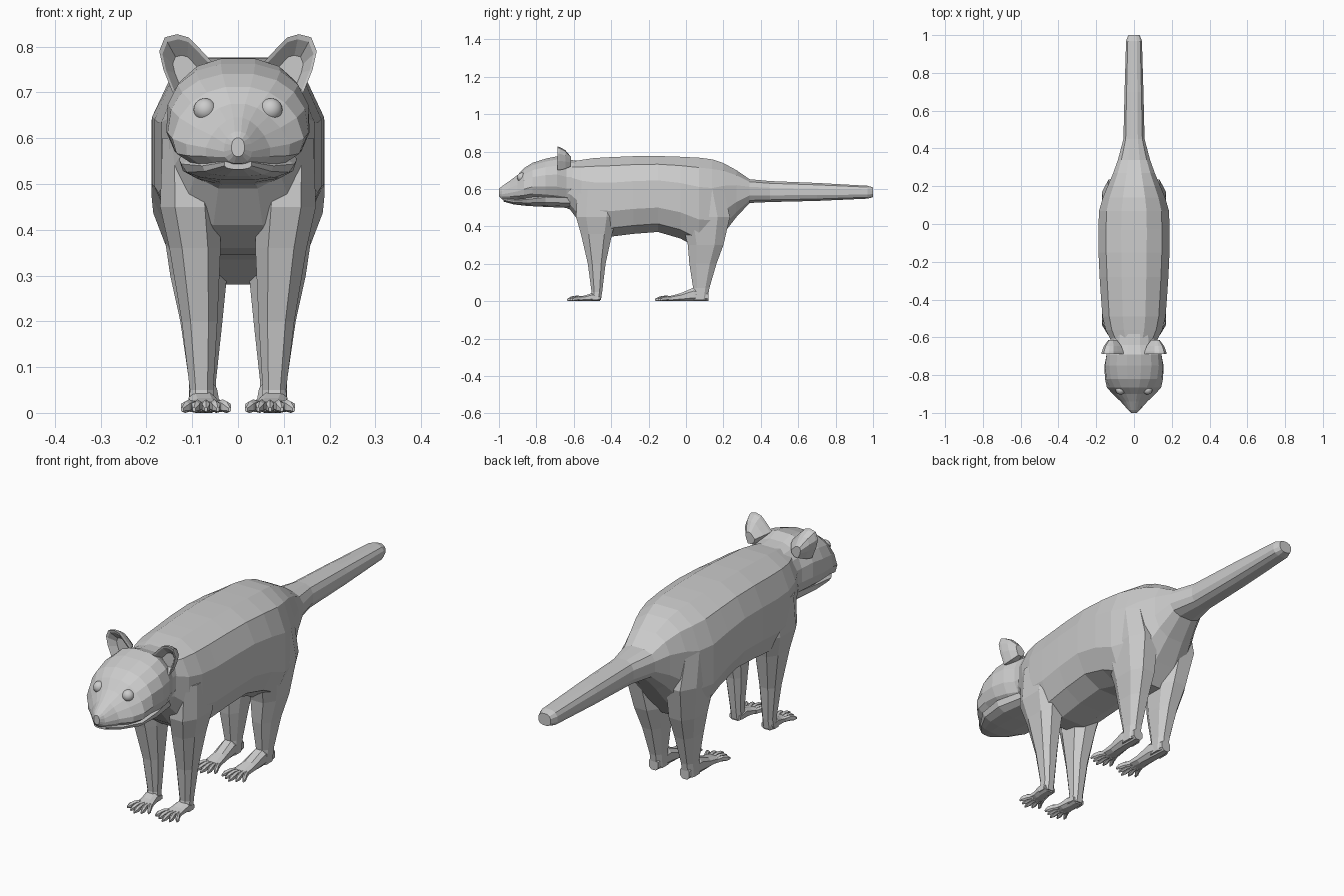
import bpy, bmesh, math
from mathutils import Vector

if "Cube" in bpy.data.objects:
    bpy.data.objects.remove(bpy.data.objects["Cube"])

grey = bpy.data.materials.new("plain grey")
grey.diffuse_color = (0.6, 0.6, 0.6, 1)
grey.use_nodes = True
grey.node_tree.nodes["Principled BSDF"].inputs["Base Color"].default_value = grey.diffuse_color


def oval(axis, pos, a0, a1, b0, b1, n=12, taper=0.0, e=0.78):
    """Squarish oval ring; axis 'y' spans x and z, axis 'z' spans x and y."""
    k = math.cos(math.pi / n) ** e
    pts = []
    for i in range(n):
        t = 2 * math.pi * (i + 0.5) / n
        c = math.copysign(abs(math.cos(t)) ** e, math.cos(t)) / k
        s = math.copysign(abs(math.sin(t)) ** e, math.sin(t)) / k
        a = (a0 + a1) / 2 + (a1 - a0) / 2 * c * (1 - taper * s)
        b = (b0 + b1) / 2 + (b1 - b0) / 2 * s
        pts.append((a, pos, b) if axis == 'y' else (a, b, pos))
    return pts


def loft(name, *tubes, side=1):
    """Closed skin over each list of rings; side=-1 mirrors it in x."""
    bm = bmesh.new()
    for rings in tubes:
        vs = [[bm.verts.new((x * side, y, z)) for x, y, z in r] for r in rings]
        n = len(vs[0])
        for p, q in zip(vs, vs[1:]):
            for i in range(n):
                j = (i + 1) % n
                bm.faces.new((p[i], p[j], q[j], q[i]))
        bm.faces.new(vs[0])
        bm.faces.new(vs[-1])
    bmesh.ops.recalc_face_normals(bm, faces=bm.faces)
    me = bpy.data.meshes.new(name)
    bm.to_mesh(me)
    bm.free()
    me.materials.append(grey)
    ob = bpy.data.objects.new(name, me)
    bpy.context.collection.objects.link(ob)
    return ob


def merge(target, other):
    """Boolean union, then remove the other part."""
    m = target.modifiers.new("join", 'BOOLEAN')
    m.operation, m.object, m.solver = 'UNION', other, 'EXACT'
    bpy.context.view_layer.objects.active = target
    bpy.ops.object.modifier_apply(modifier=m.name)
    bpy.data.objects.remove(other)


# torso running into the tail: y, half width, bottom, top
torso = [(-.67, .10, .51, .745), (-.62, .12, .49, .745), (-.56, .15, .41, .755),
         (-.49, .167, .36, .765), (-.40, .174, .345, .77), (-.28, .182, .36, .775),
         (-.15, .188, .37, .776), (-.03, .189, .335, .772), (.07, .185, .28, .767),
         (.14, .165, .28, .758), (.20, .14, .36, .738), (.27, .11, .45, .70),
         (.34, .085, .525, .652), (.45, .056, .53, .642), (.70, .05, .536, .632),
         (.97, .042, .548, .617), (1.0, .03, .556, .608)]
body = loft("body_and_tail", [oval('y', y, -w, w, b, t) for y, w, b, t in torso])

# legs: z, inner x, outer x, front y, back y
front = [(.60, .06, .165, -.58, -.36), (.45, .04, .17, -.588, -.37),
         (.36, .038, .15, -.562, -.395), (.20, .045, .123, -.525, -.43),
         (.05, .054, .105, -.505, -.448), (.006, .052, .108, -.515, -.455)]
hind = [(.60, .06, .165, -.04, .20), (.45, .03, .17, -.03, .235),
        (.30, .024, .148, .01, .20), (.20, .034, .126, .018, .163),
        (.07, .048, .107, .038, .125), (.006, .05, .105, .03, .115)]
for s in (1, -1):
    for rows in (front, hind):
        merge(body, loft("leg", [oval('z', *r, n=8) for r in rows], side=s))


# feet: flat palm with five spread toes
def toes(y0, y1):
    out = []
    for i in range(-2, 3):
        tip = y1 + abs(i) * .014
        rows = [(0, .009, .002, .024), (.45, .008, .004, .028),
                (.75, .009, .001, .024), (1, .003, .003, .012)]
        out.append([oval('y', y0 + (tip - y0) * f,
                         .07 + i * (.012 + .014 * f) - r, .07 + i * (.012 + .014 * f) + r,
                         a, b, n=6) for f, r, a, b in rows])
    return out


front_palm = [(-.46, .052, .106, 0, .03), (-.50, .048, .108, 0, .045),
              (-.535, .042, .104, 0, .032), (-.57, .032, .108, .003, .024)]
hind_palm = [(.12, .055, .10, 0, .05), (.04, .046, .107, 0, .072),
             (-.03, .042, .104, 0, .042), (-.09, .034, .106, .003, .026)]
for s, label in ((1, "left"), (-1, "right")):
    loft("front_foot_" + label, [oval('y', *r, n=8) for r in front_palm],
         *toes(-.55, -.635), side=s)
    loft("hind_foot_" + label, [oval('y', *r, n=8) for r in hind_palm],
         *toes(-.07, -.165), side=s)

# head and lower jaw: y, half width, bottom, top, narrowing towards the top
skull = [(-1.0, .014, .56, .60, 0), (-.985, .03, .545, .614, .1),
         (-.94, .064, .54, .645, .4), (-.90, .103, .535, .675, .4),
         (-.865, .136, .532, .712, .22), (-.82, .15, .535, .74, .1),
         (-.75, .155, .525, .762, .04), (-.69, .145, .515, .774, 0),
         (-.64, .125, .51, .757, 0), (-.57, .12, .52, .75, 0)]
jaw = [(-.975, .03, .532, .555, 0), (-.92, .075, .517, .55, -.1),
       (-.85, .118, .509, .56, -.15), (-.75, .125, .504, .58, -.1),
       (-.62, .10, .498, .58, 0)]
head = loft("head", [oval('y', y, -w, w, b, t, 16, k, .85) for y, w, b, t, k in skull])
merge(head, loft("jaw", [oval('y', y, -w, w, b, t, 12, k) for y, w, b, t, k in jaw]))

# cupped ears: one outline scaled through front-to-back layers
outline = [(.055, .765), (.085, .797), (.108, .82), (.133, .827), (.16, .82),
           (.172, .79), (.163, .75), (.143, .70), (.10, .70), (.065, .73)]
layers = [(-.615, .4), (-.645, .78), (-.675, .97), (-.688, 1), (-.685, .88), (-.655, .5)]
for s, label in ((1, "left"), (-1, "right")):
    loft("ear_" + label, [[(.113 + (x - .113) * k, y, .735 + (z - .735) * k)
                           for x, z in outline] for y, k in layers], side=s)

# round eyes
for s, label in ((1, "left"), (-1, "right")):
    bpy.ops.mesh.primitive_uv_sphere_add(segments=24, ring_count=12, radius=.025,
                                         location=(s * .072, -.878, .662))
    eye = bpy.context.object
    eye.name = "eye_" + label
    eye.data.materials.append(grey)
    bpy.ops.object.shade_smooth()
